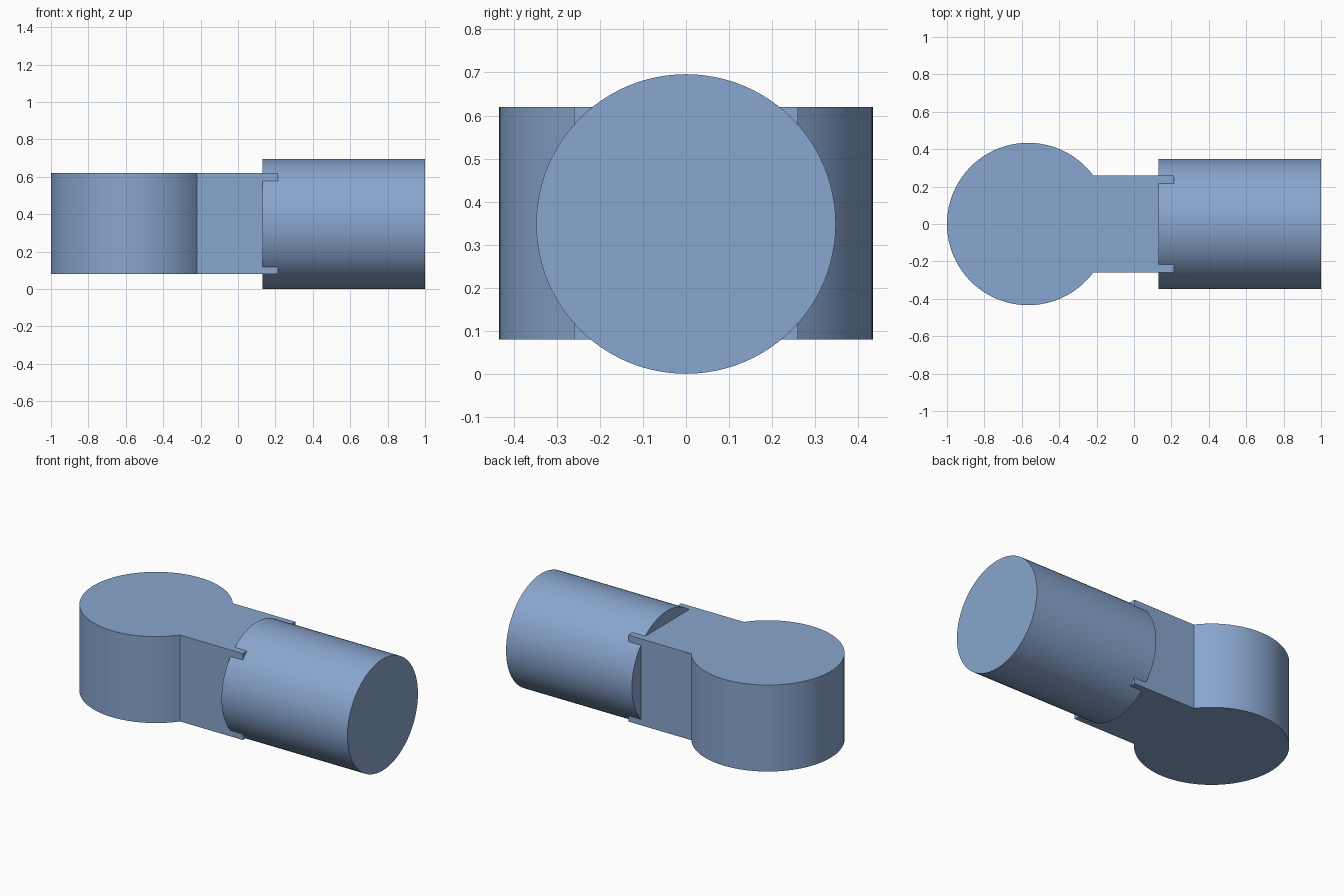
import bpy, bmesh, math
from mathutils import Matrix

if "Cube" in bpy.data.objects:
    bpy.data.objects.remove(bpy.data.objects["Cube"])

SEG = 96
steel = bpy.data.materials.new("steel blue")
steel.diffuse_color = (0.25, 0.38, 0.62, 1)
steel.use_nodes = True
steel.node_tree.nodes["Principled BSDF"].inputs["Base Color"].default_value = steel.diffuse_color


def add_prism(name, points, depth, matrix):
    """Extrude a flat outline along local z by depth, then place it."""
    bm = bmesh.new()
    face = bm.faces.new([bm.verts.new((x, y, 0)) for x, y in points])
    ext = bmesh.ops.extrude_face_region(bm, geom=[face])
    verts = [v for v in ext["geom"] if isinstance(v, bmesh.types.BMVert)]
    bmesh.ops.translate(bm, verts=verts, vec=(0, 0, depth))
    bmesh.ops.recalc_face_normals(bm, faces=bm.faces[:])
    bm.transform(matrix)
    mesh = bpy.data.meshes.new(name)
    bm.to_mesh(mesh)
    bm.free()
    mesh.materials.append(steel)
    obj = bpy.data.objects.new(name, mesh)
    bpy.context.collection.objects.link(obj)
    return obj


# Keyhole-shaped block: round head with a straight neck
R, CX, NECK, NECK_END = 0.434, -0.566, 0.26, 0.215
start = math.asin(NECK / R)
sweep = 2 * (math.pi - start)
outline = [(CX + R * math.cos(start + sweep * i / SEG),
            R * math.sin(start + sweep * i / SEG)) for i in range(SEG + 1)]
outline += [(NECK_END, -NECK), (NECK_END, NECK)]
body = add_prism("round_head_and_neck", outline, 0.54,
                 Matrix.Translation((0, 0, 0.08)))

# Horizontal barrel along x
BR = 0.348
circle = [(BR * math.cos(2 * math.pi * i / SEG),
           BR * math.sin(2 * math.pi * i / SEG)) for i in range(SEG)]
barrel = add_prism("barrel", circle, 0.87,
                   Matrix.Translation((0.13, 0, BR)) @ Matrix.Rotation(math.pi / 2, 4, 'Y'))

# Join both into one solid
union = body.modifiers.new("join barrel", 'BOOLEAN')
union.operation = 'UNION'
union.solver = 'EXACT'
union.object = barrel
bpy.context.view_layer.objects.active = body
body.select_set(True)
bpy.ops.object.modifier_apply(modifier=union.name)
bpy.data.objects.remove(barrel)
body.name = "pipe_joint"
bpy.ops.object.shade_smooth_by_angle(angle=math.radians(25))
